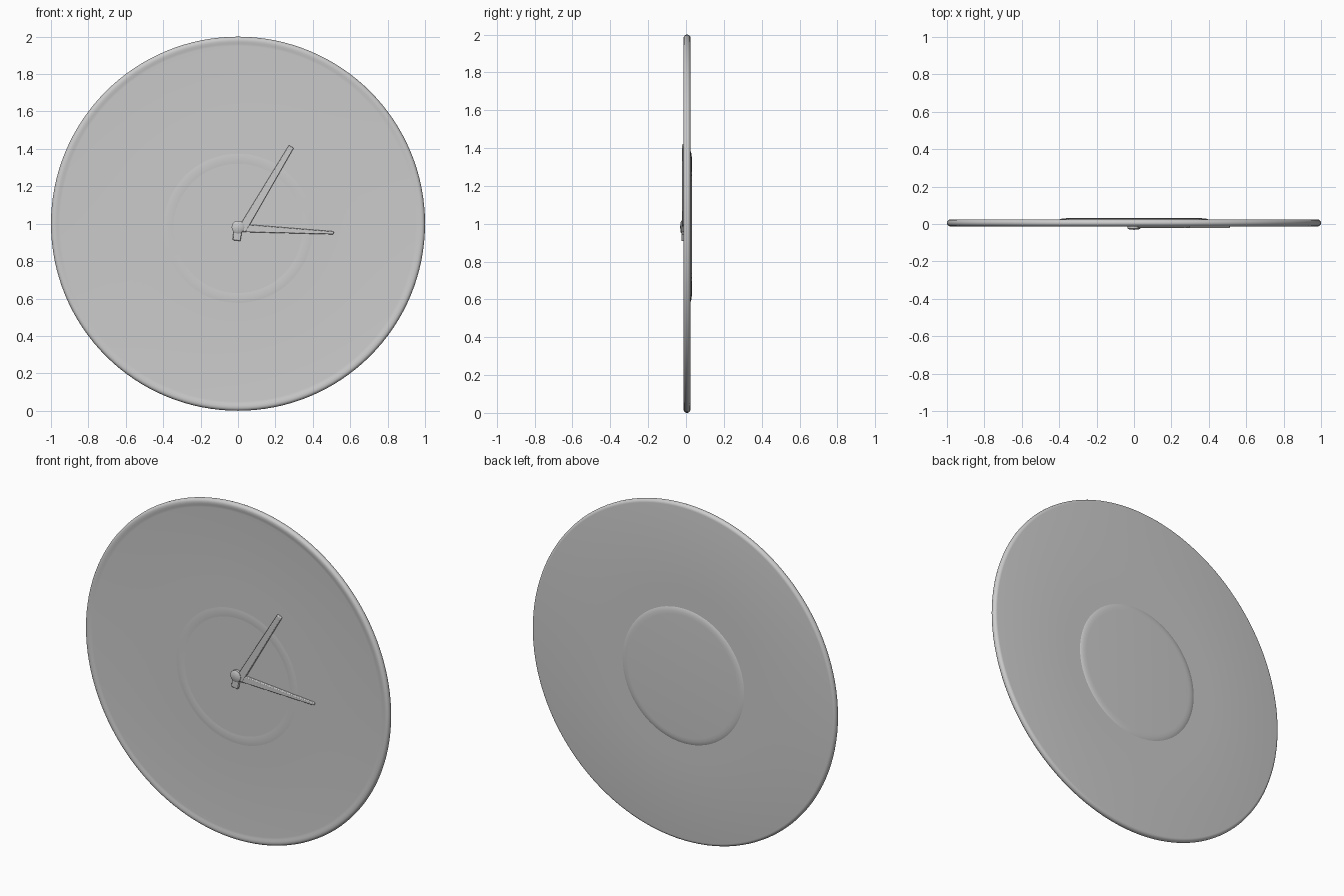
import bpy, bmesh, math
from mathutils import Vector

if "Cube" in bpy.data.objects:
    bpy.data.objects.remove(bpy.data.objects["Cube"])


def finish(name, bm, angle=35):
    bmesh.ops.remove_doubles(bm, verts=bm.verts, dist=1e-5)
    bmesh.ops.recalc_face_normals(bm, faces=bm.faces)
    me = bpy.data.meshes.new(name)
    bm.to_mesh(me)
    bm.free()
    ob = bpy.data.objects.new(name, me)
    bpy.context.collection.objects.link(ob)
    bpy.ops.object.select_all(action='DESELECT')
    ob.select_set(True)
    bpy.context.view_layer.objects.active = ob
    bpy.ops.object.shade_smooth_by_angle(angle=math.radians(angle))
    return ob


def lathe(name, profile, centre=(0, 1), sides=128, angle=35):
    """Spin (radius, y) points about a line along y through centre (x, z)."""
    bm = bmesh.new()
    verts = [bm.verts.new((centre[0] + r, y, centre[1])) for r, y in profile]
    edges = [bm.edges.new(p) for p in zip(verts, verts[1:])]
    bmesh.ops.spin(bm, geom=verts + edges, cent=(centre[0], 0, centre[1]),
                   axis=(0, 1, 0), angle=math.tau, steps=sides)
    return finish(name, bm, angle)


def hand(name, start, end, w0, w1, front, back=-0.004):
    """Tapered bar lying on the dial, bevelled along its edges."""
    a, b = Vector(start), Vector(end)
    n = Vector((-(b - a).y, (b - a).x)).normalized()
    outline = [a + n * w0 / 2, b + n * w1 / 2, b - n * w1 / 2, a - n * w0 / 2]
    bm = bmesh.new()
    face = bm.faces.new([bm.verts.new((p.x, back, p.y)) for p in outline])
    new = bmesh.ops.extrude_face_region(bm, geom=[face])['geom']
    bmesh.ops.translate(bm, vec=(0, front - back, 0),
                        verts=[v for v in new if isinstance(v, bmesh.types.BMVert)])
    ob = finish(name, bm)
    mod = ob.modifiers.new("soft_edges", 'BEVEL')
    mod.width, mod.segments = 0.004, 2
    return ob


# Clock body: slightly sunk dial, rounded rim, flat back
Y0, Y1, R = -0.013, 0.024, 1.0
mid, half = (Y0 + Y1) / 2, (Y1 - Y0) / 2
rim = [(R - half + half * math.cos(t), mid + half * math.sin(t))
       for t in [math.radians(-90 + 18 * i) for i in range(11)]]
body = [(0, -0.009), (0.5, -0.009), (0.95, -0.009), (0.962, -0.010), (0.972, Y0)]
lathe("clock_body", body + rim + [(0.5, Y1), (0, Y1)])

# Shallow raised pad on the back
lathe("back_pad", [(0, 0.020), (0.40, 0.020), (0.40, 0.024), (0.393, 0.027),
                   (0.378, 0.030), (0.36, 0.031), (0, 0.031)], (0, 0.985), 64)

# Faint raised ring on the dial
lathe("dial_ring", [(0.34, -0.0085), (0.355, -0.0098), (0.375, -0.0105),
                    (0.39, -0.0098), (0.405, -0.0085)], (0, 0.975), 64)

# Hands, short tail and central hub
hand("minute_hand", (0.02, 0.965), (0.285, 1.412), 0.046, 0.030, -0.022)
hand("hour_hand", (0.0, 0.978), (0.512, 0.951), 0.044, 0.016, -0.021)
hand("hand_tail", (0.002, 0.985), (-0.008, 0.91), 0.046, 0.042, -0.024)
lathe("hub", [(0, -0.004), (0.034, -0.004), (0.034, -0.024),
              (0.026, -0.029), (0, -0.031)], (0, 0.982), 24)
